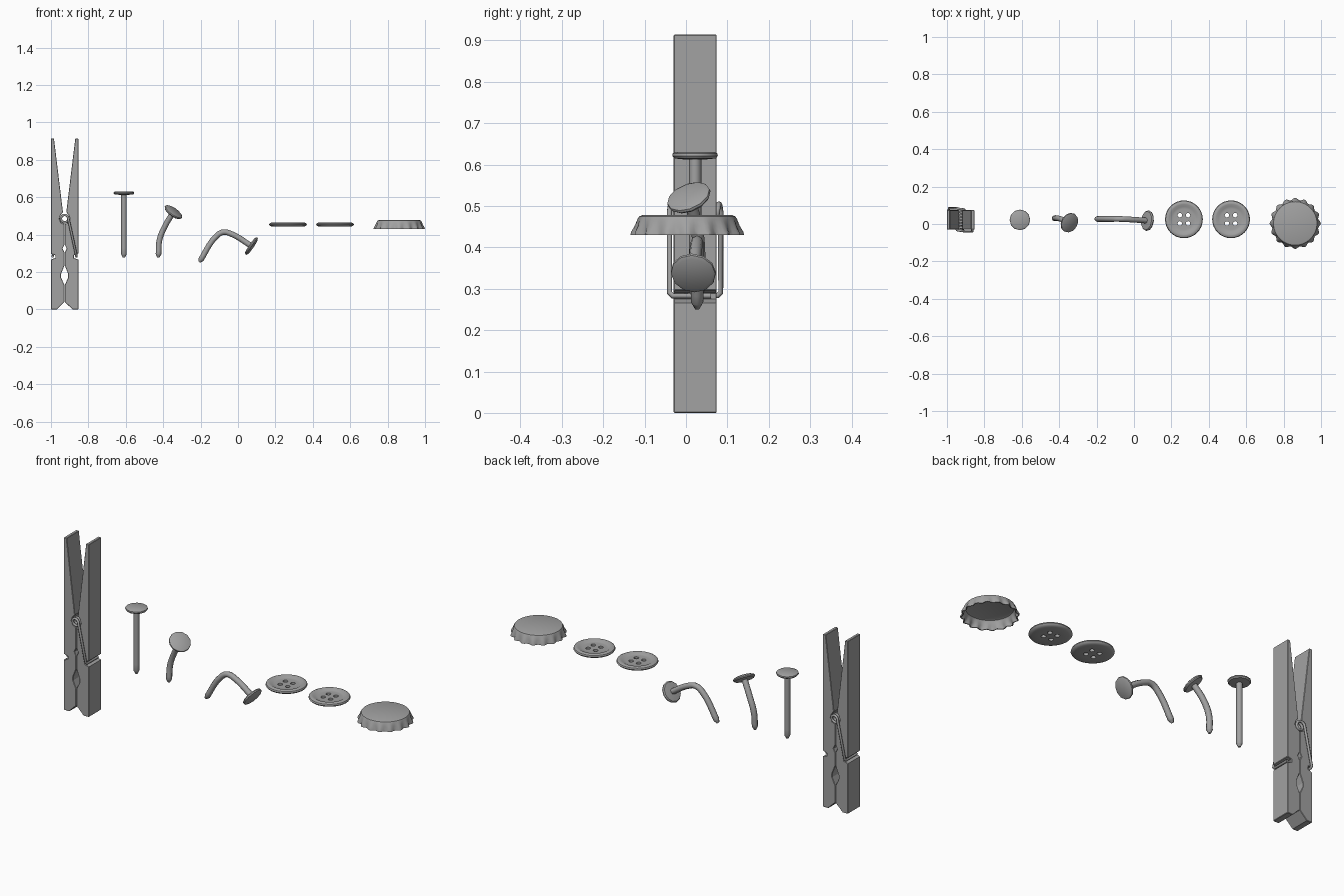
import bpy
import bmesh
from math import sin, cos, pi
from mathutils import Vector

cube = bpy.data.objects.get("Cube")
if cube:
    bpy.data.objects.remove(cube)

GREY = (0.36, 0.36, 0.36, 1.0)
grey = bpy.data.materials.new("plain grey")
grey.use_nodes = True
grey.diffuse_color = GREY
grey.node_tree.nodes["Principled BSDF"].inputs["Base Color"].default_value = GREY

MID_Y = 0.022


def add_object(name, data):
    obj = bpy.data.objects.new(name, data)
    bpy.context.collection.objects.link(obj)
    data.materials.append(grey)
    return obj


def mesh_object(name, bm):
    bmesh.ops.recalc_face_normals(bm, faces=bm.faces)
    mesh = bpy.data.meshes.new(name)
    bm.to_mesh(mesh)
    bm.free()
    return add_object(name, mesh)


def smooth(obj, angle=0.6):
    bpy.ops.object.select_all(action="DESELECT")
    obj.select_set(True)
    bpy.context.view_layer.objects.active = obj
    bpy.ops.object.shade_smooth_by_angle(angle=angle)


def lathe(name, profile, sides, location, axis=(0, 0, 1), waves=0):
    """Spin (radius, height, ripple) points round the axis; ends are capped."""
    bm = bmesh.new()
    rings = []
    for r, z, ripple in profile:
        ring = []
        for i in range(sides):
            a = 2 * pi * i / sides
            rad = r + ripple * cos(waves * a)
            ring.append(bm.verts.new((rad * cos(a), rad * sin(a), z)))
        rings.append(ring)
    for low, high in zip(rings, rings[1:]):
        for i in range(sides):
            j = (i + 1) % sides
            bm.faces.new((low[i], low[j], high[j], high[i]))
    bm.faces.new(rings[0])
    bm.faces.new(rings[-1])
    obj = mesh_object(name, bm)
    obj.location = location
    obj.rotation_euler = Vector(axis).to_track_quat("Z", "Y").to_euler()
    return obj


def wire(name, points, radius, bezier=False, tip=1.0):
    """Round wire through the points, narrowing to tip at the first one."""
    curve = bpy.data.curves.new(name, "CURVE")
    curve.dimensions = "3D"
    curve.bevel_depth = radius
    curve.bevel_resolution = 2
    curve.use_fill_caps = True
    curve.resolution_u = 5
    spline = curve.splines.new("BEZIER" if bezier else "POLY")
    knots = spline.bezier_points if bezier else spline.points
    knots.add(len(points) - 1)
    for knot, p in zip(knots, points):
        if bezier:
            knot.co = p
            knot.handle_left_type = knot.handle_right_type = "AUTO"
        else:
            knot.co = (*p, 1)
    knots[0].radius = tip
    return add_object(name, curve)


# Clothespin: two mirrored wooden halves
PIN_X = -0.927
half = [(0.042, 0), (0.001, 0.04), (0.001, 0.13), (0.019, 0.17), (0.019, 0.19),
        (0.001, 0.235), (0.001, 0.305), (0.011, 0.325), (0.001, 0.345),
        (0.001, 0.455), (0.02, 0.465), (0.028, 0.485), (0.021, 0.505),
        (0.009, 0.52), (0.057, 0.914), (0.073, 0.914), (0.073, 0.296),
        (0.05, 0.29), (0.05, 0.275), (0.073, 0.266), (0.073, 0)]
for side, label in ((-1, "right"), (1, "left")):
    bm = bmesh.new()
    face = bm.faces.new([bm.verts.new((PIN_X + side * u, -0.03, z)) for u, z in half])
    ext = bmesh.ops.extrude_face_region(bm, geom=[face])
    moved = [v for v in ext["geom"] if isinstance(v, bmesh.types.BMVert)]
    bmesh.ops.translate(bm, verts=moved, vec=(0, 0.104, 0))
    obj = mesh_object(label + "_clothespin_half", bm)
    bevel = obj.modifiers.new("soft edges", "BEVEL")
    bevel.width = 0.002
    bevel.segments = 1
    bevel.limit_method = "ANGLE"
    bevel.angle_limit = 1.2

# Spring: a coil through the jaw with one arm hooked into each notch
TURNS, STEPS = 7.5, 14
COIL_Z, COIL_R = 0.485, 0.02
FRONT, BACK = -0.04, 0.084
path = [(PIN_X + 0.063, 0.06, 0.283), (PIN_X + 0.063, FRONT + 0.008, 0.283),
        (PIN_X + 0.062, FRONT, 0.291)]
total = int(TURNS * STEPS)
for i in range(total + 1):
    a = 2 * pi * i / STEPS
    path.append((PIN_X + COIL_R * cos(a), FRONT + (BACK - FRONT) * i / total,
                 COIL_Z + COIL_R * sin(a)))
path += [(PIN_X - 0.062, BACK, 0.291), (PIN_X - 0.063, BACK - 0.008, 0.283),
         (PIN_X - 0.063, -0.015, 0.283)]
wire("clothespin_spring", path, 0.0065)

# Nails: straight, slightly bent and folded; points run from tip to head
nails = {
    "straight_nail": ([(-0.61, MID_Y, 0.278), (-0.61, MID_Y, 0.295),
                       (-0.61, MID_Y, 0.62)], (0, 0, 1)),
    "curved_nail": ([(-0.426, 0.03, 0.278), (-0.425, 0.03, 0.295),
                     (-0.42, 0.032, 0.37), (-0.393, 0.027, 0.44),
                     (-0.347, 0.008, 0.518)], (0.55, -0.33, 0.77)),
    "folded_nail": ([(-0.207, 0.027, 0.253), (-0.197, 0.027, 0.268),
                     (-0.112, 0.027, 0.395), (-0.078, 0.027, 0.413),
                     (-0.035, 0.025, 0.403), (0.07, 0.018, 0.34)],
                    (0.82, -0.1, -0.56)),
}
head = [(0.02, -0.008, 0), (0.05, -0.005, 0), (0.055, 0.001, 0),
        (0.054, 0.007, 0), (0.046, 0.011, 0)]
for name, (points, axis) in nails.items():
    wire(name + "_shaft", points, 0.015, bezier=True, tip=0.45)
    smooth(lathe(name + "_head", head, 12, points[-1], axis))

# Buttons: dished discs with four thread holes
disc = [(0.05, -0.011, 0), (0.085, -0.011, 0), (0.097, -0.006, 0), (0.101, 0, 0),
        (0.098, 0.007, 0), (0.09, 0.011, 0), (0.08, 0.011, 0), (0.068, 0.004, 0),
        (0.055, 0.003, 0)]
for label, x in (("first", 0.267), ("second", 0.519)):
    button = lathe(label + "_button", disc, 32, (x, MID_Y + 0.003, 0.453))
    bm = bmesh.new()
    for sx in (-1, 1):
        for sy in (-1, 1):
            made = bmesh.ops.create_cone(bm, cap_ends=True, segments=12, radius1=0.012,
                                         radius2=0.012, depth=0.1)
            bmesh.ops.translate(bm, verts=made["verts"], vec=(sx * 0.022, sy * 0.022, 0))
    cutter = mesh_object("hole_cutter", bm)
    cutter.location = button.location
    cutter.hide_render = True
    cut = button.modifiers.new("holes", "BOOLEAN")
    cut.operation = "DIFFERENCE"
    cut.object = cutter
    # Keep the cut mesh and drop the cutter
    graph = bpy.context.evaluated_depsgraph_get()
    result = bpy.data.meshes.new_from_object(button.evaluated_get(graph))
    button.modifiers.clear()
    button.data = result
    bpy.data.objects.remove(cutter)
    smooth(button)

# Bottle cap: hollow shell with a crimped, flaring skirt
skirt = [(0.108, 0.478, 0), (0.116, 0.475, 0), (0.12, 0.468, 0.0005),
         (0.124, 0.452, 0.003), (0.13, 0.437, 0.006), (0.131, 0.43, 0.006)]
inner = [(r - 0.005, z - 0.004 * (z > 0.44), w) for r, z, w in reversed(skirt)]
cap = lathe("bottle_cap", skirt + inner, 96, (0.862, 0.003, 0), waves=16)
smooth(cap)
